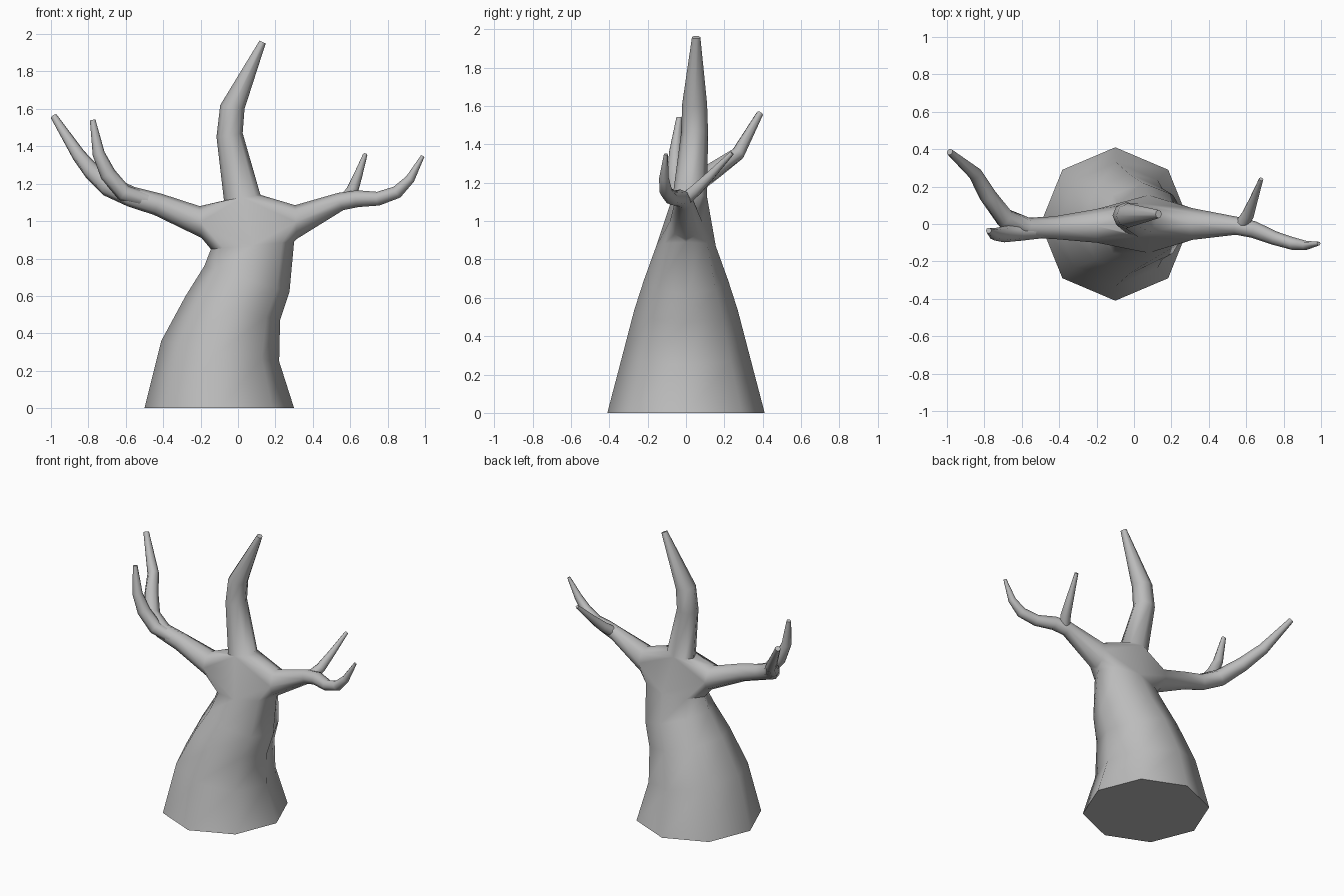
import bpy, bmesh, math
from mathutils import Vector

SIDES = 8
if "Cube" in bpy.data.objects:
    bpy.data.objects.remove(bpy.data.objects["Cube"], do_unlink=True)

bark = bpy.data.materials.new("grey bark")
bark.use_nodes = True
bark.diffuse_color = (0.5, 0.5, 0.5, 1)
bsdf = bark.node_tree.nodes["Principled BSDF"]
bsdf.inputs["Base Color"].default_value = bark.diffuse_color
bsdf.inputs["Roughness"].default_value = 0.8


def ring(bm, centre, u, v):
    """Closed ring of vertices spanned by the half axes u and v."""
    angles = [math.tau * k / SIDES for k in range(SIDES)]
    return [bm.verts.new(centre + u * math.cos(a) + v * math.sin(a)) for a in angles]


def span_ring(bm, x1, z1, x2, z2, y, depth):
    """Ring between two profile points, with its half depth along y."""
    p, q = Vector((x1, y, z1)), Vector((x2, y, z2))
    return ring(bm, (p + q) / 2, (q - p) / 2, Vector((0, depth, 0)))


def path_rings(bm, points, before=None):
    """Round rings square to a path of (x, y, z, radius) points."""
    pos = [Vector(p[:3]) for p in points]
    chain = ([Vector(before)] if before else [pos[0]]) + pos + [pos[-1]]
    rings = []
    for i, p in enumerate(points):
        a = (chain[i + 1] - chain[i]).normalized()
        b = (chain[i + 2] - chain[i + 1]).normalized()
        d = (a + b).normalized()
        v = (Vector((0, 1, 0)) - d * d.y).normalized()
        rings.append(ring(bm, pos[i], v.cross(d) * p[3], v * p[3]))
    return rings


def bridge(bm, rings):
    for a, b in zip(rings, rings[1:]):
        for k in range(SIDES):
            n = (k + 1) % SIDES
            bm.faces.new((a[k], a[n], b[n], b[k]))


def finish(bm, name):
    bmesh.ops.recalc_face_normals(bm, faces=bm.faces[:])
    mesh = bpy.data.meshes.new(name)
    bm.to_mesh(mesh)
    bm.free()
    mesh.materials.append(bark)
    obj = bpy.data.objects.new(name, mesh)
    bpy.context.collection.objects.link(obj)
    bpy.ops.object.select_all(action='DESELECT')
    obj.select_set(True)
    bpy.context.view_layer.objects.active = obj
    bpy.ops.object.shade_smooth_by_angle(angle=math.radians(60))


# Leaning trunk
bm = bmesh.new()
trunk = [span_ring(bm, *r) for r in (
    (-.50, 0, .30, 0, 0, .41),
    (-.41, .36, .22, .25, 0, .33),
    (-.28, .60, .225, .47, 0, .27),
    (-.18, .76, .275, .62, 0, .22),
    (-.145, .85, .30, .89, 0, .155))]

# Central limb
top = [span_ring(bm, *r) for r in (
    (-.075, 1.11, .12, 1.14, .02, .09),
    (-.115, 1.45, .025, 1.47, .045, .07),
    (-.095, 1.62, .035, 1.60, .045, .065),
    (.115, 1.965, .148, 1.95, .053, .022))]

# Right limb, ending in the backward sweeping branch
right = [span_ring(bm, -.195, .91, -.205, 1.08, -.01, .09)]
right += path_rings(bm, (
    (-.43, -.02, 1.09, .06), (-.57, -.02, 1.13, .055),
    (-.69, .03, 1.185, .055), (-.78, .15, 1.265, .046),
    (-.85, .27, 1.35, .037), (-.985, .385, 1.56, .018)), (-.2, -.01, 1))

# Left limb, ending in the upturned branch
left = [span_ring(bm, .305, 1.085, .315, .905, 0, .085)]
left += path_rings(bm, (
    (.55, -.01, 1.105, .048), (.64, -.03, 1.12, .045),
    (.75, -.075, 1.12, .037), (.85, -.105, 1.155, .034),
    (.92, -.115, 1.225, .025), (.988, -.105, 1.348, .01)), (.31, 0, 1))

for rings in (trunk, top, right, left):
    bridge(bm, rings)
bm.faces.new(trunk[0])
for limb in (top, right, left):
    bm.faces.new(limb[-1])

# Crotch joining the trunk to its three limbs
joints = [trunk[-1], top[0], right[0], left[0]]
hull = bmesh.ops.convex_hull(bm, input=sum(joints, []))
skin = [f for f in hull["geom"] if isinstance(f, bmesh.types.BMFace)]
caps = [f for f in skin if any(all(v in j for v in f.verts) for j in joints)]
bmesh.ops.delete(bm, geom=caps, context='FACES')
finish(bm, "trunk_and_limbs")

# Side branches rooted inside the limbs
for name, points in {
    "right_side_branch": (
        (-.48, -.035, 1.11, .04), (-.61, -.045, 1.15, .045),
        (-.695, -.055, 1.25, .043), (-.745, -.055, 1.36, .033),
        (-.777, -.035, 1.54, .015)),
    "left_side_branch": (
        (.57, -.01, 1.11, .035), (.61, .05, 1.16, .033),
        (.64, .13, 1.24, .024), (.68, .24, 1.355, .012)),
}.items():
    bm = bmesh.new()
    rings = path_rings(bm, points)
    bridge(bm, rings)
    bm.faces.new(rings[0])
    bm.faces.new(rings[-1])
    finish(bm, name)
